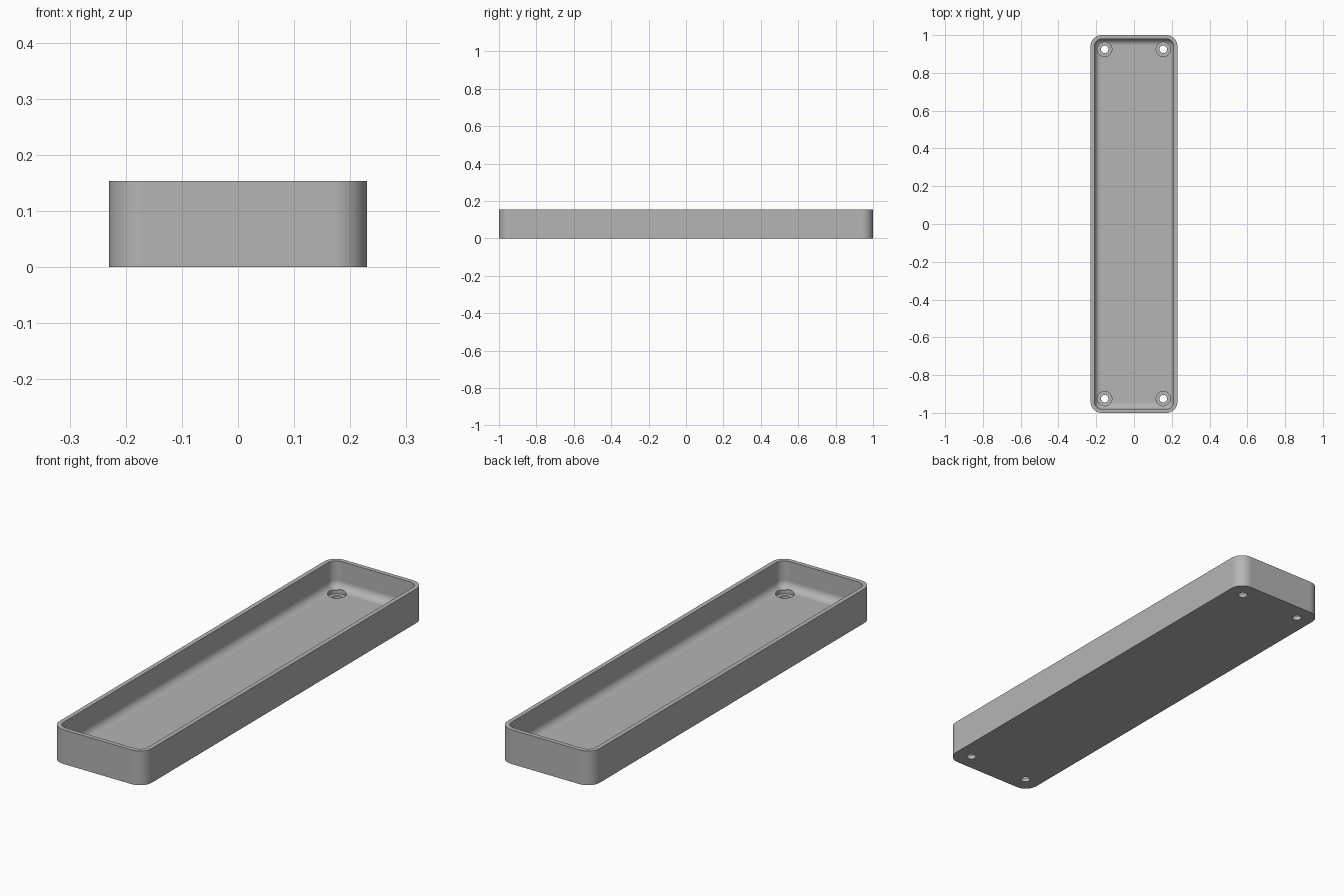
import bpy, bmesh, math

if "Cube" in bpy.data.objects:
    bpy.data.objects.remove(bpy.data.objects["Cube"], do_unlink=True)

HALF_X, HALF_Y, HEIGHT = 0.23, 1.0, 0.154
CORNER, WALL, FLOOR, FILLET = 0.06, 0.02, 0.032, 0.035
HOLE_X, HOLE_Y = 0.155, 0.925

grey = bpy.data.materials.new("plain grey")
grey.use_nodes = True
colour = (0.46, 0.46, 0.46, 1)
grey.diffuse_color = colour
grey.node_tree.nodes["Principled BSDF"].inputs["Base Color"].default_value = colour


def make_object(name, bm):
    bmesh.ops.recalc_face_normals(bm, faces=bm.faces)
    mesh = bpy.data.meshes.new(name)
    bm.to_mesh(mesh)
    bm.free()
    mesh.materials.append(grey)
    obj = bpy.data.objects.new(name, mesh)
    bpy.context.collection.objects.link(obj)
    return obj


def rounded_ring(bm, inset, z, steps=10):
    """Rounded rectangle of vertices, moved inwards by inset."""
    r = CORNER - inset
    ring = []
    for i, (sx, sy) in enumerate([(1, 1), (-1, 1), (-1, -1), (1, -1)]):
        for k in range(steps + 1):
            a = (i + k / steps) * math.pi / 2
            ring.append(bm.verts.new((sx * (HALF_X - CORNER) + r * math.cos(a),
                                      sy * (HALF_Y - CORNER) + r * math.sin(a), z)))
    return ring


def skin(bm, rings):
    """Join successive rings and cap both ends."""
    for lower, upper in zip(rings, rings[1:]):
        for i in range(len(lower)):
            j = (i + 1) % len(lower)
            bm.faces.new((lower[i], lower[j], upper[j], upper[i]))
    bm.faces.new(rings[0][::-1])
    bm.faces.new(rings[-1])


# Tray: outer wall, rim, inner wall and filleted floor
profile = [(0, 0), (0, HEIGHT), (WALL, HEIGHT)]
for k in range(9):
    a = k / 8 * math.pi / 2
    profile.append((WALL + FILLET * (1 - math.cos(a)),
                    FLOOR + FILLET * (1 - math.sin(a))))
bm = bmesh.new()
skin(bm, [rounded_ring(bm, inset, z) for inset, z in profile])
tray = make_object("tray", bm)

# Stepped cutters for the four screw holes
bm = bmesh.new()
hole_profile = [(0.02, -0.02), (0.02, 0.017), (0.038, 0.017), (0.038, 0.1)]
for sx in (-1, 1):
    for sy in (-1, 1):
        rings = []
        for r, z in hole_profile:
            angles = [2 * math.pi * k / 32 for k in range(32)]
            rings.append([bm.verts.new((sx * HOLE_X + r * math.cos(a),
                                        sy * HOLE_Y + r * math.sin(a), z)) for a in angles])
        skin(bm, rings)
cutter = make_object("screw_hole_cutter", bm)
cutter.hide_render = True

cut = tray.modifiers.new("screw holes", "BOOLEAN")
cut.operation = "DIFFERENCE"
cut.solver = "EXACT"
cut.object = cutter

# Bake the holes and drop the cutter
bpy.ops.object.select_all(action="DESELECT")
tray.select_set(True)
bpy.context.view_layer.objects.active = tray
bpy.ops.object.modifier_apply(modifier=cut.name)
bpy.data.objects.remove(cutter, do_unlink=True)

# Smooth curves, crisp rim and hole edges
bpy.ops.object.shade_smooth_by_angle(angle=math.radians(30))
weighted = tray.modifiers.new("even shading", "WEIGHTED_NORMAL")
weighted.keep_sharp = True
